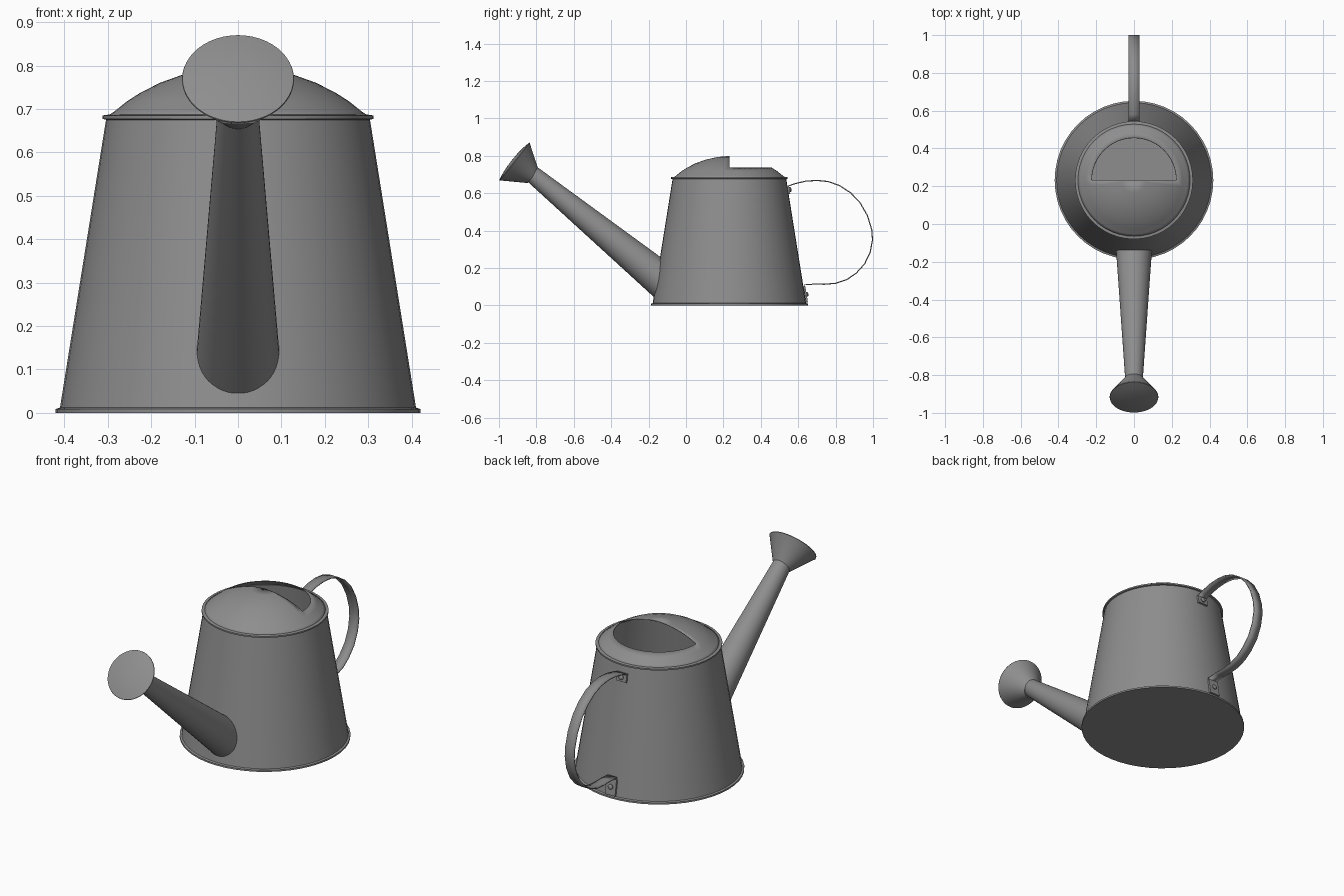
import bpy, bmesh, math
from mathutils import Vector, Matrix

if "Cube" in bpy.data.objects:
    bpy.data.objects.remove(bpy.data.objects["Cube"])

metal = bpy.data.materials.new("grey metal")
metal.diffuse_color = (0.27, 0.27, 0.275, 1)
metal.use_nodes = True
metal.node_tree.nodes["Principled BSDF"].inputs["Base Color"].default_value = metal.diffuse_color
CY = 0.232   # y of the body axis
SEG = 48


def finish(bm, name, angle=30):
    mesh = bpy.data.meshes.new(name)
    bmesh.ops.recalc_face_normals(bm, faces=bm.faces)
    bm.to_mesh(mesh)
    bm.free()
    mesh.materials.append(metal)
    ob = bpy.data.objects.new(name, mesh)
    bpy.context.collection.objects.link(ob)
    bpy.ops.object.select_all(action='DESELECT')
    ob.select_set(True)
    bpy.context.view_layer.objects.active = ob
    bpy.ops.object.shade_smooth_by_angle(angle=math.radians(angle))
    return ob


def lathe(profile, origin=(0, 0, 0), axis=(0, 0, 1), seg=SEG):
    """Revolve (radius, height) points around an axis."""
    bm = bmesh.new()
    rings = []
    for r, h in profile:
        if r == 0:
            rings.append([bm.verts.new((0, 0, h))] * seg)
        else:
            rings.append([bm.verts.new((r * math.cos(2 * math.pi * i / seg),
                                        r * math.sin(2 * math.pi * i / seg), h))
                          for i in range(seg)])
    for a, b in zip(rings, rings[1:]):
        for i in range(seg):
            j = (i + 1) % seg
            quad = list(dict.fromkeys((a[i], a[j], b[j], b[i])))
            bm.faces.new(quad)
    rot = Vector((0, 0, 1)).rotation_difference(Vector(axis)).to_matrix().to_4x4()
    bm.transform(Matrix.Translation(origin) @ rot)
    return bm


def solidify(ob, thickness, offset):
    mod = ob.modifiers.new("thickness", 'SOLIDIFY')
    mod.thickness = thickness
    mod.offset = offset


# Body: tapered hollow bucket with foot flange and top rim
finish(lathe([(0, 0), (0.42, 0), (0.42, 0.009), (0.41, 0.012), (0.304, 0.675),
              (0.312, 0.677), (0.312, 0.685), (0.297, 0.687), (0.402, 0.014),
              (0, 0.014)], (0, CY, 0)), "body")

# Lid: shallow dome, rear half open inside the filling hole
bm = lathe([(0.300, 0.684), (0.285, 0.694), (0.255, 0.718), (0.225, 0.737),
            (0.18, 0.760), (0.13, 0.778), (0.065, 0.793), (0, 0.799)], (0, CY, 0))
hole = []
for f in bm.faces:
    c = f.calc_center_median()
    if c.y > CY and math.hypot(c.x, c.y - CY) < 0.224 and c.z > 0.737:
        hole.append(f)
bmesh.ops.delete(bm, geom=hole, context='FACES')
bmesh.ops.recalc_face_normals(bm, faces=bm.faces)
if sum(f.normal.z for f in bm.faces) < 0:
    bmesh.ops.reverse_faces(bm, faces=bm.faces)
lid = finish(bm, "lid", 40)
solidify(lid, 0.004, -1)

# Spout: tapering tube rising to the front
base, tip = Vector((0, -0.095, 0.107)), Vector((0, -0.83, 0.708))
axis = (tip - base).normalized()
finish(lathe([(0, 0), (0.098, 0), (0.046, (tip - base).length), (0, (tip - base).length)],
             base, axis), "spout")

# Rose: flared sprinkler head with slightly bulging face
normal = Vector((0, -0.78, 0.625)).normalized()
finish(lathe([(0, -0.128), (0.046, -0.128), (0.126, -0.006), (0.129, -0.003),
              (0.128, 0), (0.09, 0.008), (0.045, 0.013), (0, 0.014)],
             (0, -0.918, 0.770), normal), "rose")

# Handle: thin bent strap, both ends folded flat against the wall
path = [(0.552, 0.598), (0.546, 0.638), (0.58, 0.650), (0.64, 0.664), (0.70, 0.668),
        (0.76, 0.662), (0.82, 0.641), (0.88, 0.602), (0.93, 0.550), (0.97, 0.480),
        (0.993, 0.405), (0.997, 0.350), (0.985, 0.285), (0.955, 0.222), (0.91, 0.172),
        (0.86, 0.138), (0.80, 0.118), (0.74, 0.113), (0.69, 0.114), (0.632, 0.110),
        (0.646, 0.016)]
bm = bmesh.new()
pairs = [[bm.verts.new((x, y, z)) for x in (-0.028, 0.028)] for y, z in path]
for a, b in zip(pairs, pairs[1:]):
    bm.faces.new((a[0], a[1], b[1], b[0]))
solidify(finish(bm, "handle", 35), 0.006, 0)

# Mounting plates and rivets at the two strap ends
out = Vector((0, 0.987, 0.16))
for name, y, z, h in (("upper", 0.549, 0.618, 0.046), ("lower", 0.640, 0.058, 0.086)):
    bm = bmesh.new()
    bmesh.ops.create_cube(bm, size=1)
    tilt = Matrix.Rotation(math.atan2(0.16, 0.987), 4, 'X')
    bm.transform(Matrix.Translation((0, y, z)) @ tilt @ Matrix.Diagonal((0.06, 0.010, h, 1)))
    finish(bm, name + "_handle_plate")
    finish(lathe([(0.013, 0), (0.013, 0.006), (0.008, 0.010), (0, 0.011)],
                 Vector((0, y, z)) + out * 0.004, out, 16), name + "_rivet")
